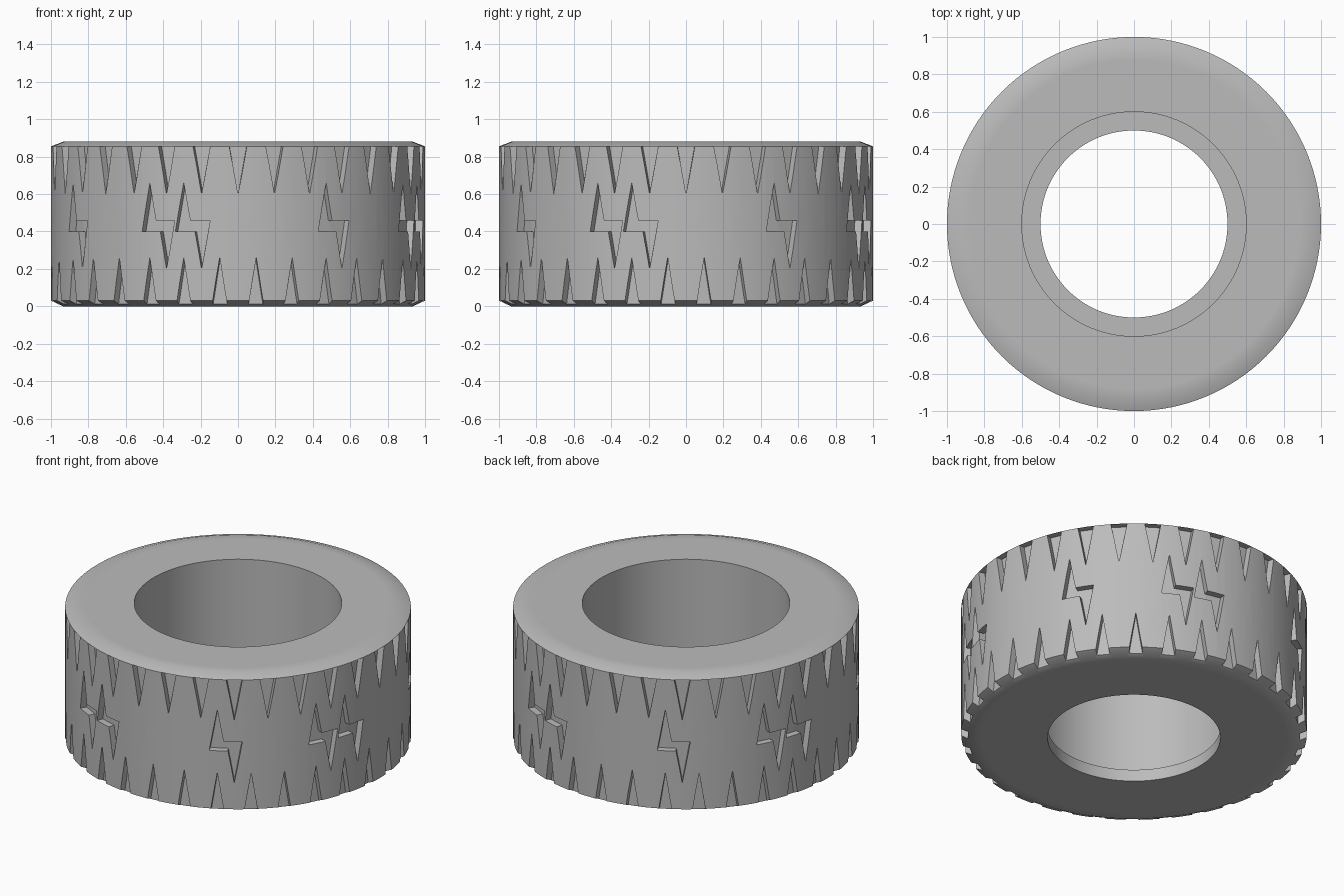
import bpy, bmesh
from math import cos, sin, pi, radians

if "Cube" in bpy.data.objects:
    bpy.data.objects.remove(bpy.data.objects["Cube"], do_unlink=True)

COUNT = 32            # tread repeats around the tyre
SEGMENTS = 128
STEP = 2 * pi / COUNT
FLOOR, OUTSIDE = 0.96, 1.06

rubber = bpy.data.materials.new("grey_rubber")
rubber.use_nodes = True
grey = (0.5, 0.5, 0.5, 1)
rubber.diffuse_color = grey
rubber.node_tree.nodes["Principled BSDF"].inputs["Base Color"].default_value = grey


def make_object(name, bm):
    bmesh.ops.recalc_face_normals(bm, faces=bm.faces)
    mesh = bpy.data.meshes.new(name)
    bm.to_mesh(mesh)
    bm.free()
    mesh.materials.append(rubber)
    obj = bpy.data.objects.new(name, mesh)
    bpy.context.collection.objects.link(obj)
    return obj


def polar(r, a, z):
    return (r * cos(a), r * sin(a), z)


def lathe(name, profile):
    bm = bmesh.new()
    rings = [[bm.verts.new(polar(r, 2 * pi * i / SEGMENTS, z)) for i in range(SEGMENTS)]
             for r, z in profile]
    for a, b in zip(rings, rings[1:] + rings[:1]):
        for i in range(SEGMENTS):
            j = (i + 1) % SEGMENTS
            bm.faces.new((a[i], a[j], b[j], b[i]))
    return make_object(name, bm)


def add_groove(bm, outline, turn):
    # prism through the tread, wrapped around the axle
    low, high = [[bm.verts.new(polar(r, x + turn, z)) for x, z in outline]
                 for r in (FLOOR, OUTSIDE)]
    caps = [bm.faces.new(low), bm.faces.new(high)]
    for i in range(len(outline)):
        j = (i + 1) % len(outline)
        bm.faces.new((low[i], low[j], high[j], high[i]))
    bmesh.ops.triangulate(bm, faces=caps)


# Tyre body: chamfered shoulders, wide bore with a narrower lip at the bottom
tyre = lathe("tyre", [(0.5, 0), (0.88, 0), (0.935, 0), (1, 0.03), (1, 0.855),
                      (0.935, 0.88), (0.88, 0.88), (0.6, 0.88), (0.6, 0.075), (0.5, 0.075)])

# Tread grooves: wedge at the top, wedge at the bottom, lightning bolt between
W = 0.047
H = STEP / 2
top_wedge = [(-W, 0.855), (0, 0.6), (W, 0.855)]
bottom_wedge = [(-H - W, -0.03), (-H + W, -0.03), (-H, 0.26)]
bolt = [(-H, 0.66), (-H - W, 0.40), (-W * 0.77, 0.40), (0, 0.20),
        (W, 0.46), (-H + W * 0.77, 0.46)]
bm = bmesh.new()
for k in range(COUNT):
    for outline in (top_wedge, bottom_wedge, bolt):
        add_groove(bm, outline, k * STEP - pi / 2)
cutter = make_object("groove_cutter", bm)
cutter.hide_render = True

# Cut the grooves, then discard the cutter
cut = tyre.modifiers.new("grooves", "BOOLEAN")
cut.operation = "DIFFERENCE"
cut.solver = "EXACT"
cut.object = cutter
bpy.context.view_layer.objects.active = tyre
tyre.select_set(True)
cutter.select_set(False)
bpy.ops.object.modifier_apply(modifier=cut.name)
bpy.data.objects.remove(cutter, do_unlink=True)
bpy.ops.object.shade_smooth_by_angle(angle=radians(30))
